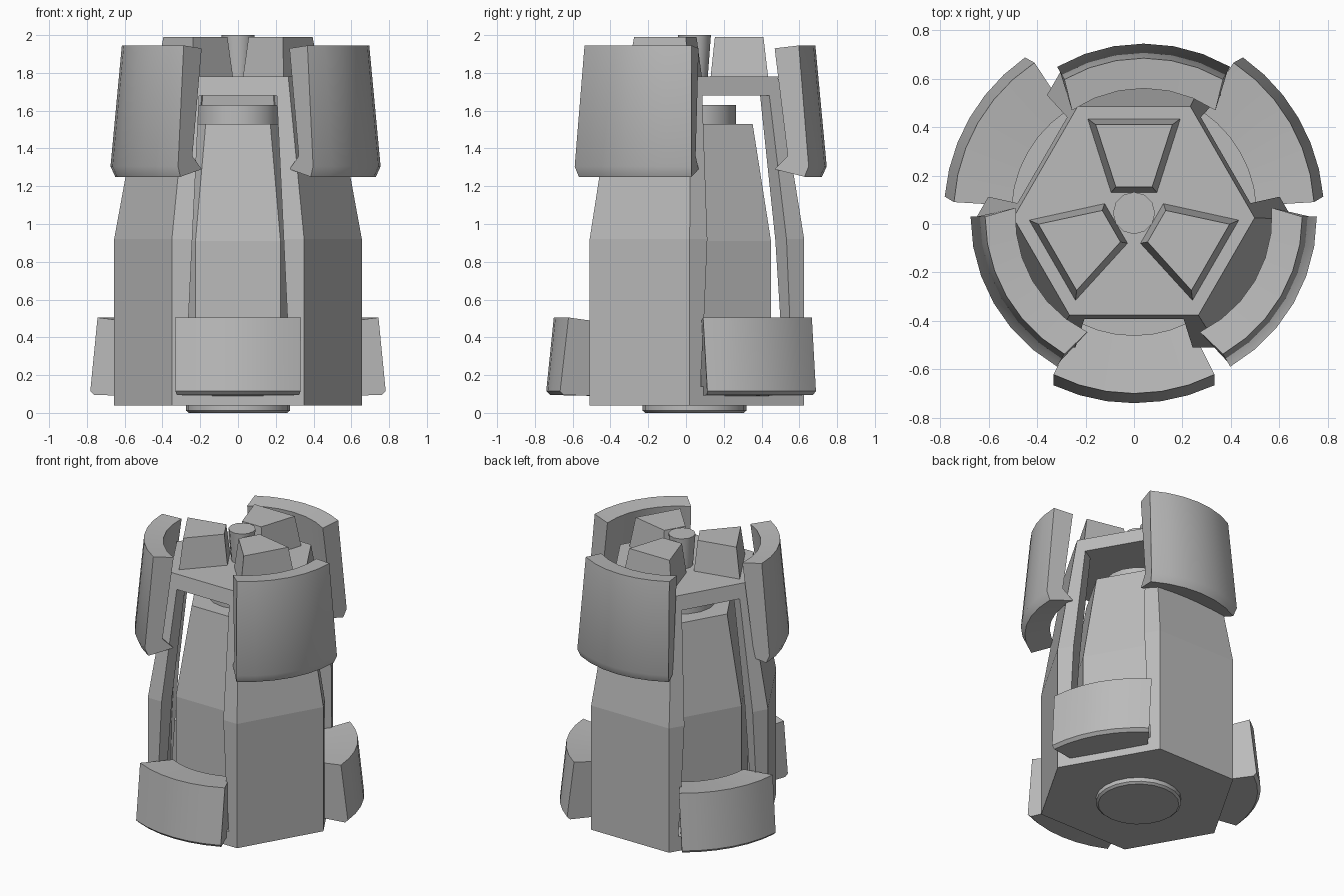
import bpy, bmesh, math

if "Cube" in bpy.data.objects:
    bpy.data.objects.remove(bpy.data.objects["Cube"], do_unlink=True)

grey = bpy.data.materials.new("plain_grey")
grey.use_nodes = True
colour = (0.5, 0.5, 0.5, 1)
grey.diffuse_color = colour
grey.node_tree.nodes["Principled BSDF"].inputs["Base Color"].default_value = colour

CY = 0.045                    # axis of the body in y
D, W = 0.555, 0.35            # wide hex side: distance from axis, half width


def loft(name, rings, smooth=False):
    """Skin a list of equal-length rings and cap both ends."""
    bm = bmesh.new()
    loops = [[bm.verts.new(p) for p in ring] for ring in rings]
    n = len(loops[0])
    for a, b in zip(loops, loops[1:]):
        for i in range(n):
            j = (i + 1) % n
            bm.faces.new((a[i], a[j], b[j], b[i]))
    bm.faces.new(loops[0][::-1])
    bm.faces.new(loops[-1])
    bmesh.ops.recalc_face_normals(bm, faces=bm.faces)
    mesh = bpy.data.meshes.new(name)
    bm.to_mesh(mesh)
    bm.free()
    mesh.materials.append(grey)
    obj = bpy.data.objects.new(name, mesh)
    bpy.context.collection.objects.link(obj)
    if smooth:
        bpy.ops.object.select_all(action='DESELECT')
        obj.select_set(True)
        bpy.context.view_layer.objects.active = obj
        bpy.ops.object.shade_smooth_by_angle(angle=math.radians(30))
    return obj


def at(deg, d, t, z):
    """Point at distance d along a direction and t sideways from it."""
    c, s = math.cos(math.radians(deg)), math.sin(math.radians(deg))
    return (d * c - t * s, CY + d * s + t * c, z)


def hexagon(d, w, z):
    """Six-sided ring with three wide sides of half width w."""
    return [at(a, d, t, z) for a in (-90, 30, 150) for t in (-w, w)]


def circle(r, z, n=16):
    return [at(360 * i / n, r, 0, z) for i in range(n)]


def arc_plate(name, deg, profile, cx, cy, segments=6):
    """Sweep a profile of (radius, height, half angle) around an axis."""
    rings = []
    for i in range(segments + 1):
        f = 2 * i / segments - 1
        ring = []
        for r, z, half in profile:
            a = math.radians(deg + f * half)
            ring.append((cx + r * math.cos(a), cy + r * math.sin(a), z))
        rings.append(ring)
    loft(name, rings, smooth=True)


# Base disc, floor and top plate of the frame
loft("base_disc", [circle(0.26, 0, 20), circle(0.275, 0.012, 20), circle(0.275, 0.05, 20)], True)
loft("frame_floor", [hexagon(D, W, 0.04), hexagon(D, W, 0.14)])
loft("frame_top", [hexagon(D * s, W * s, z) for s, z in ((0.788, 1.68), (0.76, 1.78))])

# Inner core with its round cap
loft("core", [hexagon(0.42 * s, 0.225 * s, z) for s, z in ((1, 0.13), (1, 0.91), (0.76, 1.53))])
loft("core_cap", [circle(0.22, 1.52), circle(0.22, 1.63)], True)

# Knob in the middle of the top
loft("knob", [circle(0.07, 1.775, 12), circle(0.087, 2.0, 12)], True)

# Frame levels: height, outer scale, inner scale, half width of the opening
LEVELS = [(0.14, 1, 0.83, 0.285), (0.5, 1, 0.82, 0.262),
          (0.92, 1, 0.785, 0.242), (1.68, 0.788, 0.612, 0.205)]

SHIELD = [(0.53, 1.93, 34), (0.655, 1.945, 30), (0.715, 1.305, 30),
          (0.69, 1.25, 30), (0.53, 1.29, 34), (0.60, 1.36, 32)]

PAD = [(0.505, 0.475, 26.5), (0.745, 0.505, 26.5), (0.785, 0.115, 25),
       (0.765, 0.095, 25), (0.54, 0.09, 26)]

for k, deg in enumerate((90, 210, 330), 1):
    # Wrap-around corner post between two openings
    rings = []
    for z, so, si, h in LEVELS:
        half = [(D * si, h), (D * so, h), (D * so, W * so)]
        ring = [at(deg - 60, d, t, z) for d, t in half]
        ring += [at(deg + 60, d, -t, z) for d, t in half[::-1]]
        ring += [at(deg + 60, D * si, -W * si, z), at(deg - 60, D * si, W * si, z)]
        rings.append(ring)
    loft(f"frame_post_{k}", rings)

    # Upper curved shield outside the post
    arc_plate(f"upper_shield_{k}", deg, SHIELD, 0.04, 0.03)

    # Lower curved pad in the opening
    arc_plate(f"lower_pad_{k}", deg + 60, PAD, 0, CY)

    # Tapered wedge block on the top plate
    block = []
    for z, d0, d1, w0, w1 in ((1.775, 0.085, 0.39, 0.095, 0.192),
                              (1.99, 0.108, 0.365, 0.075, 0.158)):
        block.append([at(deg, d0, -w0, z), at(deg, d1, -w1, z),
                      at(deg, d1, w1, z), at(deg, d0, w0, z)])
    loft(f"top_block_{k}", block)
